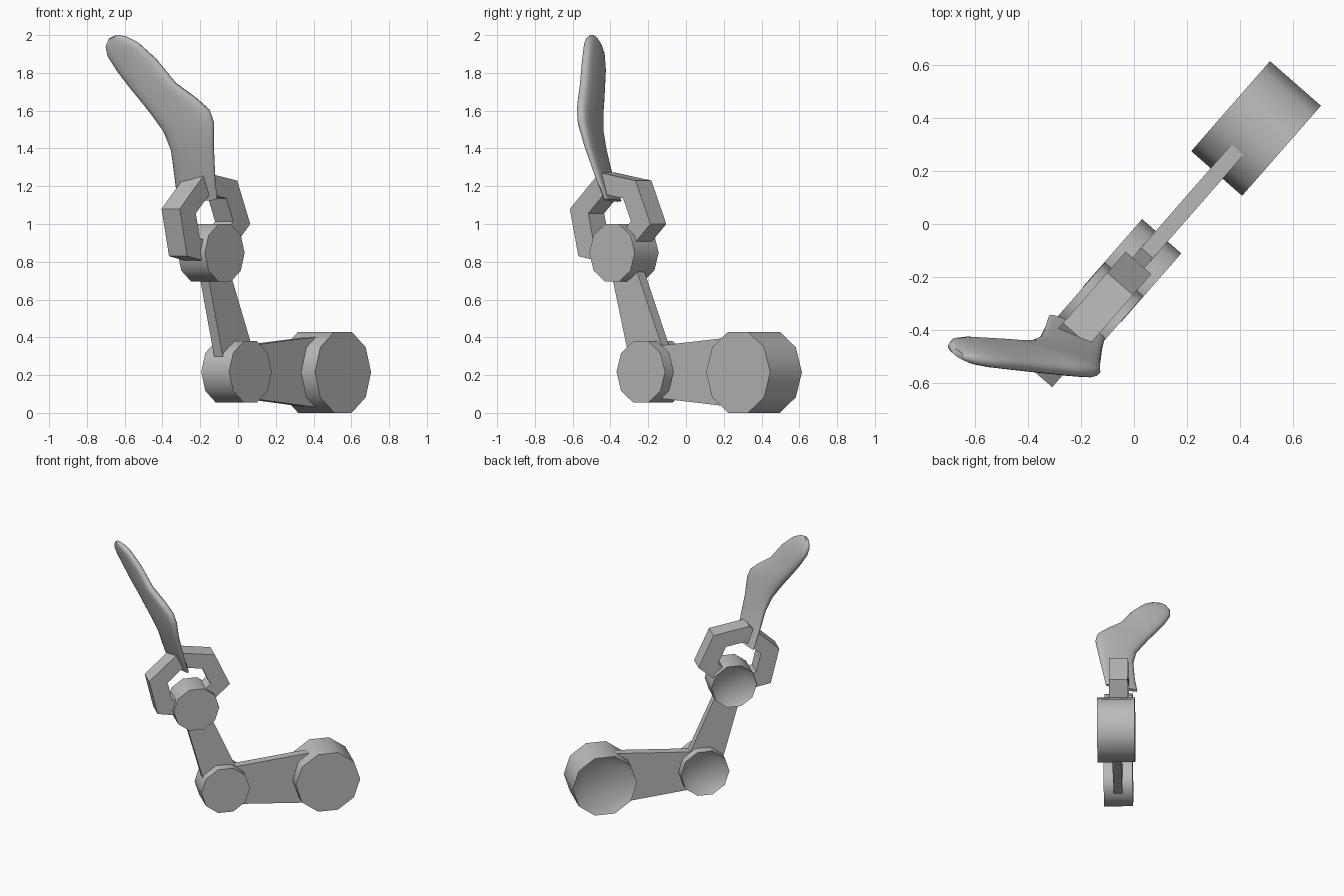
import bpy, bmesh, math
from mathutils import Matrix, Vector

if "Cube" in bpy.data.objects:
    bpy.data.objects.remove(bpy.data.objects["Cube"])

TURN = Matrix.Rotation(math.radians(48.8), 4, 'Z')   # direction of the arm in plan
MID = -0.109                                         # arm centre plane, local y

grey = bpy.data.materials.new("grey")
grey.diffuse_color = (0.5, 0.5, 0.5, 1)
grey.use_nodes = True
grey.node_tree.nodes["Principled BSDF"].inputs["Base Color"].default_value = grey.diffuse_color


def finish(name, bm, angle):
    bmesh.ops.recalc_face_normals(bm, faces=bm.faces)
    mesh = bpy.data.meshes.new(name)
    bm.to_mesh(mesh)
    bm.free()
    mesh.materials.append(grey)
    ob = bpy.data.objects.new(name, mesh)
    bpy.context.collection.objects.link(ob)
    bpy.ops.object.select_all(action='DESELECT')
    ob.select_set(True)
    bpy.context.view_layer.objects.active = ob
    if angle:
        bpy.ops.object.shade_smooth_by_angle(angle=math.radians(angle))
    return ob


def prism(name, outline, half, recess=0.0, angle=0):
    """Extrude a side outline (along, height) across the arm; optional recessed back cap."""
    bm = bmesh.new()
    front, back = ([bm.verts.new((s, MID + y, z)) for s, z in outline] for y in (-half, half))
    n = len(outline)
    bm.faces.new(front)
    cap = bm.faces.new(back)
    for i in range(n):
        j = (i + 1) % n
        bm.faces.new((front[i], front[j], back[j], back[i]))
    if recess:
        bmesh.ops.recalc_face_normals(bm, faces=bm.faces)
        bmesh.ops.inset_region(bm, faces=[cap], thickness=recess)
        bmesh.ops.translate(bm, verts=cap.verts, vec=(0, -0.03, 0))
    bm.transform(TURN)
    return finish(name, bm, angle)


def joint(name, s, z, r, half):
    pts = [(s + r * math.cos(k * math.pi / 5), z + r * math.sin(k * math.pi / 5)) for k in range(10)]
    prism(name, pts, half, recess=r * 0.25, angle=40)


# Ten-sided joints
joint("base_joint", 0.574, 0.215, 0.2255, 0.1275)
joint("elbow_joint", -0.137, 0.217, 0.171, 0.098)
joint("wrist_joint", -0.341, 0.847, 0.160, 0.096)

# Tapered flat links between the joints
prism("lower_link", [(-0.137, 0.084), (0.574, 0.02), (0.574, 0.412), (-0.137, 0.35)], 0.03)
prism("upper_link", [(-0.259, 0.217), (0.013, 0.217), (-0.268, 0.847), (-0.433, 0.847)], 0.03)

# Six-sided ring above the wrist
outer = [(-0.099, 1.0), (-0.204, 1.23), (-0.457, 1.272), (-0.666, 1.08), (-0.606, 0.83), (-0.34, 0.78)]
cs, cz = -0.39, 1.03
bm = bmesh.new()
loops = []
for scale, y in ((1, -0.064), (1, 0.064), (0.53, 0.064), (0.53, -0.064)):
    loops.append([bm.verts.new((cs + (s - cs) * scale, MID + y, cz + (z - cz) * scale)) for s, z in outer])
for k in range(4):
    a, b = loops[k], loops[(k + 1) % 4]
    for i in range(6):
        j = (i + 1) % 6
        bm.faces.new((a[i], a[j], b[j], b[i]))
bm.transform(TURN)
finish("hex_ring", bm, 0)

# Curved blade: left edge, right edge and half thickness of each section
sections = [
    ((-0.32, -0.345, 1.12), (-0.11, -0.43, 1.13), 0.012),
    ((-0.335, -0.39, 1.24), (-0.12, -0.47, 1.24), 0.018),
    ((-0.355, -0.43, 1.39), (-0.128, -0.53, 1.42), 0.026),
    ((-0.395, -0.45, 1.49), (-0.127, -0.56, 1.54), 0.033),
    ((-0.46, -0.45, 1.58), (-0.15, -0.565, 1.605), 0.034),
    ((-0.51, -0.445, 1.645), (-0.22, -0.56, 1.665), 0.034),
    ((-0.57, -0.44, 1.72), (-0.33, -0.55, 1.745), 0.032),
    ((-0.64, -0.435, 1.81), (-0.43, -0.54, 1.87), 0.030),
    ((-0.69, -0.44, 1.89), (-0.53, -0.53, 1.96), 0.027),
    ((-0.70, -0.455, 1.94), (-0.59, -0.52, 1.99), 0.022),
    ((-0.685, -0.475, 1.98), (-0.64, -0.505, 2.0), 0.012),
]
mids = [(Vector(l) + Vector(r)) / 2 for l, r, h in sections]
bm = bmesh.new()
rings = []
for i, (l, r, half) in enumerate(sections):
    wide = (Vector(r) - Vector(l)) / 2
    along = mids[min(i + 1, len(mids) - 1)] - mids[max(i - 1, 0)]
    normal = wide.cross(along).normalized()
    ring = []
    for k in range(16):
        c, s = math.cos(k * math.pi / 8), math.sin(k * math.pi / 8)
        p = mids[i] + wide * math.copysign(abs(c) ** 0.7, c) + normal * half * math.copysign(abs(s) ** 0.7, s)
        ring.append(bm.verts.new(p))
    rings.append(ring)
for a, b in zip(rings, rings[1:]):
    for i in range(16):
        j = (i + 1) % 16
        bm.faces.new((a[i], a[j], b[j], b[i]))
bm.faces.new(rings[0])
bm.faces.new(rings[-1])
finish("blade", bm, 60)
